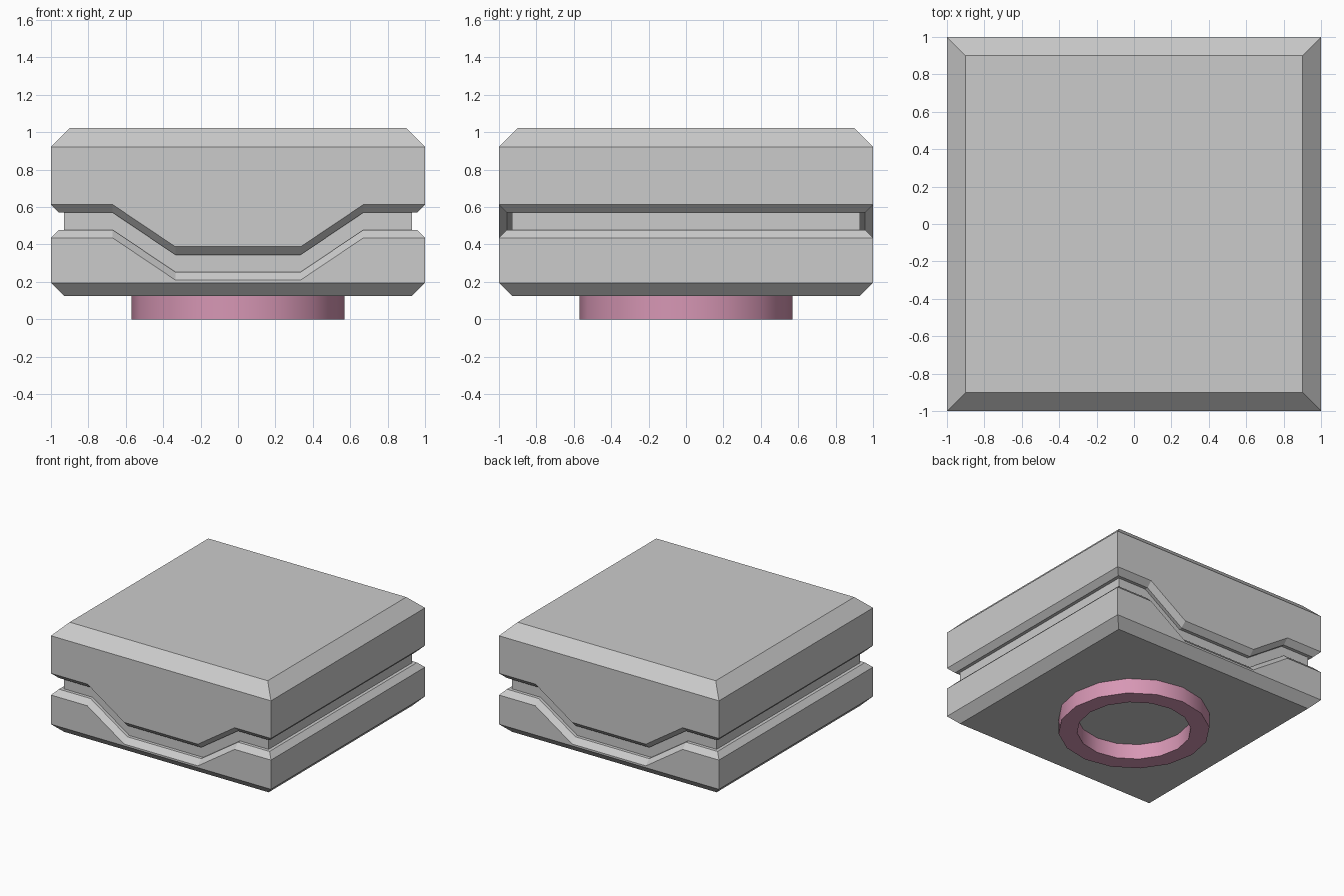
import bpy, bmesh, math

if "Cube" in bpy.data.objects:
    bpy.data.objects.remove(bpy.data.objects["Cube"])

GREY_DIP = 0.225  # how far the seam drops in the middle of front and back
XS = [(-1, 0), (-0.67, 0), (-0.335, 1), (0.335, 1), (0.67, 0), (1, 0)]


def make_object(name, bm):
    bmesh.ops.recalc_face_normals(bm, faces=bm.faces[:])
    mesh = bpy.data.meshes.new(name)
    bm.to_mesh(mesh)
    bm.free()
    obj = bpy.data.objects.new(name, mesh)
    bpy.context.collection.objects.link(obj)
    return obj


def skin(bm, rings, closed=False):
    n = len(rings[0])
    pairs = list(zip(rings, rings[1:]))
    if closed:
        pairs.append((rings[-1], rings[0]))
    for a, b in pairs:
        for i in range(n):
            j = (i + 1) % n
            bm.faces.new((a[i], a[j], b[j], b[i]))


# Slab: (z, inset, seam dip) from the bottom chamfer up through the groove to the top
LAYERS = [
    (0.125, 0.07, 0), (0.195, 0, 0),
    (0.435, 0, 1), (0.478, 0.043, 1), (0.478, 0.07, 1),
    (0.57, 0.07, 1), (0.57, 0.043, 1), (0.613, 0, 1),
    (0.922, 0, 0), (1.022, 0.1, 0),
]
bm = bmesh.new()
rings = []
for z, inset, dips in LAYERS:
    lim = 1 - inset
    front = [(max(-lim, min(lim, x)), -lim, z - GREY_DIP * d * dips) for x, d in XS]
    back = [(x, -y, h) for x, y, h in reversed(front)]
    rings.append([bm.verts.new(p) for p in front + back])
skin(bm, rings)
bm.faces.new(rings[0])
bm.faces.new(rings[-1])
make_object("grooved_slab", bm)

# Round foot: hollow ring under the slab
SIDES = 16
bm = bmesh.new()
profile = [(0.57, 0), (0.57, 0.13), (0.43, 0.13), (0.43, 0)]
rings = []
for r, z in profile:
    rings.append([bm.verts.new((r * math.cos(2 * math.pi * i / SIDES),
                                r * math.sin(2 * math.pi * i / SIDES), z))
                  for i in range(SIDES)])
skin(bm, rings, closed=True)
foot = make_object("foot_ring", bm)
pink = bpy.data.materials.new("pink")
pink.diffuse_color = (0.68, 0.31, 0.46, 1)
pink.use_nodes = True
pink.node_tree.nodes["Principled BSDF"].inputs["Base Color"].default_value = pink.diffuse_color
foot.data.materials.append(pink)
bpy.context.view_layer.objects.active = foot
foot.select_set(True)
bpy.ops.object.shade_smooth_by_angle(angle=math.radians(40))
